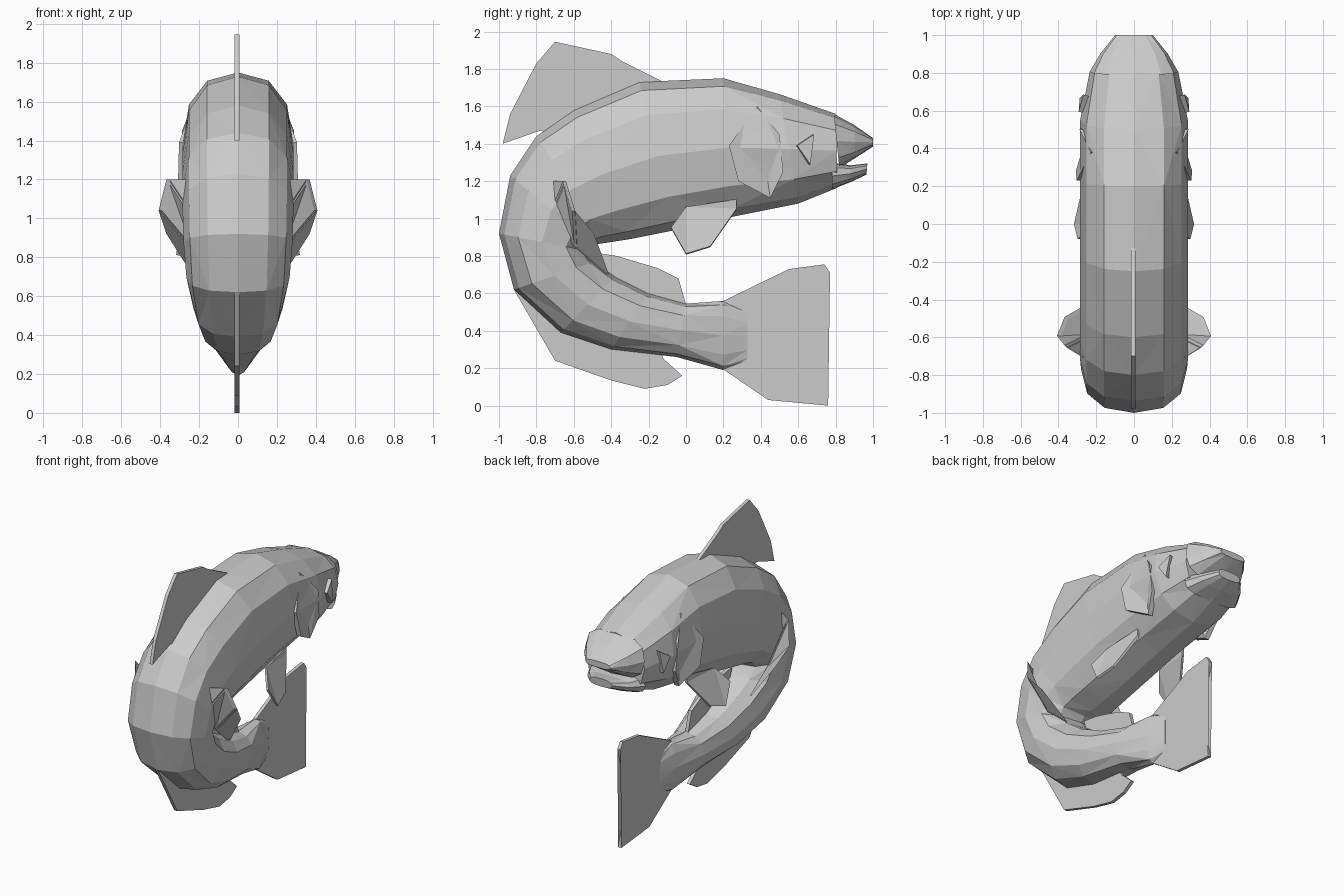
import bpy, bmesh
from math import sin, cos, pi, copysign
from mathutils import Vector

def finish(bm, name, mirror=False):
    bmesh.ops.recalc_face_normals(bm, faces=bm.faces)
    me = bpy.data.meshes.new(name)
    bm.to_mesh(me)
    bm.free()
    ob = bpy.data.objects.new(name, me)
    bpy.context.collection.objects.link(ob)
    if mirror:
        ob.modifiers.new("mirror", 'MIRROR').use_mirror_merge = False
    return ob

def power(v, p):
    return copysign(abs(v) ** p, v)

def loft(name, stations, n=12, p=0.85):
    """Rings spanning an outer and an inner (y, z) point, with a half width."""
    bm = bmesh.new()
    rings = []
    for i, (oy, oz, iy, iz, w) in enumerate(stations):
        ring = []
        for k in range(n):
            a = 2 * pi * k / n
            c, s = power(cos(a), p), power(sin(a), p)
            ring.append(bm.verts.new((w * s, (oy + iy) / 2 + c * (oy - iy) / 2,
                                      (oz + iz) / 2 + c * (oz - iz) / 2)))
        rings.append(ring)
    for i in range(len(rings) - 1):
        a, b = rings[i], rings[i + 1]
        for k in range(n):
            m = (k + 1) % n
            if (i + k) % 2:
                bm.faces.new((a[k], a[m], b[m]))
                bm.faces.new((a[k], b[m], b[k]))
            else:
                bm.faces.new((a[k], a[m], b[k]))
                bm.faces.new((a[m], b[m], b[k]))
    bm.faces.new(rings[0])
    bm.faces.new(rings[-1])
    return finish(bm, name)

def plate(name, pts, offset, mirror=False):
    """Thin outline extruded evenly to both sides by offset."""
    bm = bmesh.new()
    d = Vector(offset)
    a = [bm.verts.new(Vector(q) - d) for q in pts]
    b = [bm.verts.new(Vector(q) + d) for q in pts]
    caps = [bm.faces.new(a), bm.faces.new(b)]
    for k in range(len(a)):
        m = (k + 1) % len(a)
        bm.faces.new((a[k], a[m], b[m], b[k]))
    bmesh.ops.triangulate(bm, faces=caps)
    return finish(bm, name, mirror)

def mid_fin(name, pts, t=0.012):
    return plate(name, [(-0.005, y, z) for y, z in pts], (t, 0, 0))

# Curled body from head to tail root
loft("body", [
    (0.80, 1.56, 0.81, 1.165, 0.235), (0.50, 1.665, 0.60, 1.08, 0.285),
    (0.20, 1.75, 0.25, 1.01, 0.285), (-0.25, 1.73, -0.05, 0.94, 0.285),
    (-0.60, 1.58, -0.30, 0.89, 0.285), (-0.80, 1.44, -0.43, 0.87, 0.285),
    (-0.94, 1.23, -0.50, 0.86, 0.285), (-1.00, 0.92, -0.54, 0.83, 0.28),
    (-0.92, 0.62, -0.49, 0.77, 0.265), (-0.67, 0.39, -0.38, 0.69, 0.23),
    (-0.40, 0.30, -0.20, 0.60, 0.19), (-0.05, 0.26, 0.0, 0.545, 0.13),
    (0.20, 0.19, 0.20, 0.56, 0.06), (0.33, 0.24, 0.33, 0.50, 0.015)])

# Jaws with an open mouth between them
loft("upper_jaw", [(0.79, 1.56, 0.82, 1.27, 0.235), (0.90, 1.50, 0.90, 1.32, 0.18),
                   (1.00, 1.43, 1.00, 1.385, 0.10)], p=0.7)
loft("lower_jaw", [(0.78, 1.30, 0.78, 1.155, 0.225), (0.88, 1.285, 0.88, 1.195, 0.17),
                   (0.97, 1.295, 0.965, 1.235, 0.09)], p=0.7)

# Gill covers and eyes
plate("gill_cover", [(0.21, 0.38, 1.60), (0.285, 0.23, 1.39), (0.29, 0.28, 1.20),
                     (0.24, 0.45, 1.11), (0.265, 0.52, 1.25), (0.27, 0.50, 1.45)],
      (0.018, 0, 0), True)
plate("eye", [(0.25, 0.68, 1.45), (0.275, 0.59, 1.39), (0.27, 0.66, 1.29)],
      (0.018, 0.005, 0), True)

# Fins on the centre plane
mid_fin("dorsal_fin", [(-0.12, 1.73), (-0.34, 1.84), (-0.40, 1.88), (-0.70, 1.945),
                       (-0.80, 1.83), (-0.94, 1.56), (-0.98, 1.40), (-0.78, 1.47),
                       (-0.70, 1.45), (-0.40, 1.62)])
mid_fin("rear_dorsal_fin", [(-0.92, 0.62), (-0.70, 0.24), (-0.40, 0.135), (-0.22, 0.09),
                            (-0.10, 0.11), (-0.02, 0.16), (-0.12, 0.25), (-0.15, 0.32),
                            (-0.60, 0.45)])
mid_fin("anal_fin", [(-0.50, 0.82), (-0.37, 0.80), (-0.15, 0.735), (-0.04, 0.68),
                     (0.0, 0.54), (-0.10, 0.50), (-0.45, 0.66)])
mid_fin("tail_fin", [(0.19, 0.20), (0.44, 0.03), (0.76, 0.0), (0.71, 0.19), (0.63, 0.32),
                     (0.73, 0.57), (0.77, 0.71), (0.74, 0.755), (0.55, 0.73), (0.19, 0.555)])

# Paired fins
plate("pectoral_fin", [(0.19, 0.27, 1.10), (0.22, 0.0, 1.06), (0.29, -0.08, 0.95),
                       (0.31, 0.0, 0.81), (0.28, 0.13, 0.85), (0.19, 0.27, 1.05)],
      (0.008, 0, 0.003), True)
plate("pelvic_fin", [(0.26, -0.71, 1.20), (0.36, -0.65, 1.20), (0.40, -0.60, 1.04),
                     (0.36, -0.50, 0.92), (0.22, -0.42, 0.70), (0.24, -0.59, 0.85),
                     (0.26, -0.71, 1.05)], (0.008, 0.008, 0), True)
